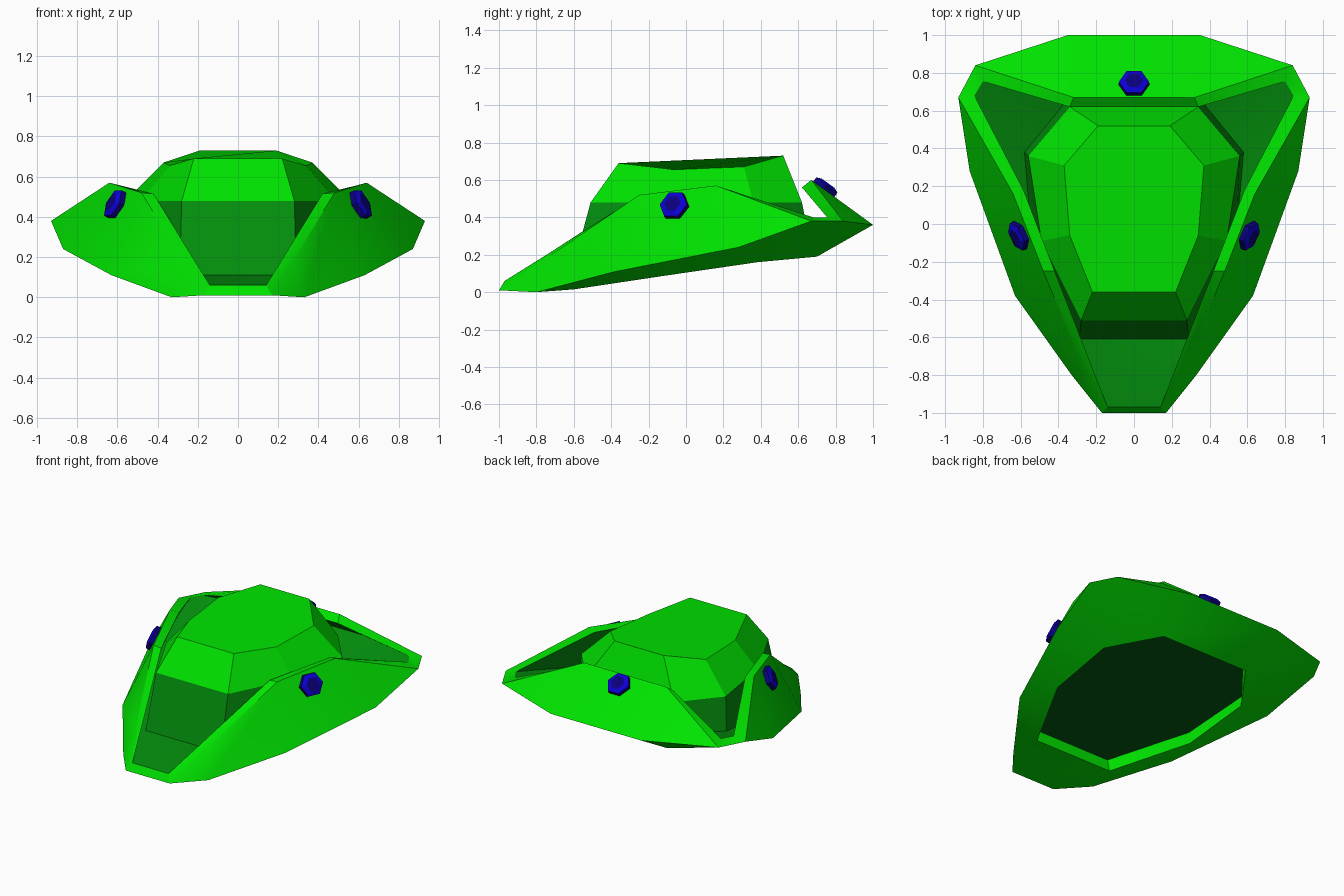
import bpy, bmesh, math
from mathutils import Vector, Matrix

if "Cube" in bpy.data.objects:
    bpy.data.objects.remove(bpy.data.objects["Cube"])


def material(name, color):
    m = bpy.data.materials.new(name)
    m.diffuse_color = (*color, 1)
    m.use_nodes = True
    m.node_tree.nodes["Principled BSDF"].inputs["Base Color"].default_value = m.diffuse_color
    return m


green = material("bright green felt", (0.0, 0.76, 0.0))
dark_green = material("dark green felt", (0.001, 0.28, 0.004))
lining_green = material("lining green", (0.001, 0.09, 0.006))
blue = material("bright blue", (0.004, 0.0, 0.68))
navy = material("navy blue", (0.003, 0.0, 0.2))


def full_ring(half):
    """Mirror a front-to-back half ring across x = 0."""
    return half + [(-x, y, z) for x, y, z in reversed(half)]


def finish(name, bm, mats, smooth=None):
    me = bpy.data.meshes.new(name)
    bm.to_mesh(me)
    bm.free()
    for m in mats:
        me.materials.append(m)
    ob = bpy.data.objects.new(name, me)
    bpy.context.collection.objects.link(ob)
    if smooth:
        bpy.ops.object.select_all(action='DESELECT')
        bpy.context.view_layer.objects.active = ob
        ob.select_set(True)
        bpy.ops.object.shade_smooth_by_angle(angle=math.radians(smooth))
    return ob


def loft(name, halves, mats, dark=(), closed=False, cap=False, smooth=None):
    """Skin between rings; coincident points merge into triangles.
    Bands listed in dark take the second material."""
    bm = bmesh.new()
    cache = {}

    def vert(p):
        if p not in cache:
            cache[p] = bm.verts.new(p)
        return cache[p]

    rings = [[vert(p) for p in full_ring(h)] for h in halves]
    pairs = list(zip(rings, rings[1:]))
    if closed:
        pairs.append((rings[-1], rings[0]))
    for band, (a, b) in enumerate(pairs):
        for i in range(len(a)):
            j = (i + 1) % len(a)
            vs = list(dict.fromkeys((a[i], a[j], b[j], b[i])))
            if len(vs) > 2:
                bm.faces.new(vs).material_index = int(band in dark)
    if cap:
        bm.faces.new(list(dict.fromkeys(rings[-1])))
    bmesh.ops.recalc_face_normals(bm, faces=bm.faces)
    return finish(name, bm, mats, smooth)


def spread(c):
    """Stretch four octagon points to match the seven brim points."""
    return [c[i] for i in (0, 0, 1, 2, 2, 3, 3)]


# Brim: head opening, lower fold, turned-up edge, inner edge, floor, crown seam
opening = [(.30, -.60, .015), (.55, -.10, .09), (.57, .38, .16), (.34, .70, .19)]
seam = [(.29, -.61, .11), (.54, -.10, .18), (.58, .38, .25), (.35, .66, .28)]
fold = [(.17, -1, .01), (.33, -.80, 0), (.63, -.38, .11), (.87, .28, .24),
        (.93, .67, .38), (.84, .84, .38), (.35, 1, .36)]
edge = [fold[0], (.273, -.75, .18), (.48, -.25, .52), (.64, .16, .57),
        fold[4], fold[5], (.32, .67, .60)]
tip = (.14, -.97, .06)
side_corner, back_corner = (.845, .68, .40), (.80, .755, .40)
inner_edge = [tip, (.233, -.73, .21), (.42, -.25, .515), (.585, .18, .555),
              side_corner, back_corner, (.34, .62, .56)]
floor = [tip, (.25, -.76, .09), (.53, -.36, .17), (.77, .27, .29),
         side_corner, back_corner, (.34, .90, .37)]
loft("hat_brim", [spread(opening), fold, edge, inner_edge, floor, spread(seam)],
     [green, dark_green], dark=(3, 4), closed=True, smooth=28)

# Crown: faceted shell with a darker lower band
middle = [(.28, -.51, .48), (.49, -.09, .48), (.56, .36, .48), (.34, .62, .48)]
top = [(.22, -.36, .69), (.34, -.06, .655), (.37, .31, .67), (.19, .52, .73)]
loft("hat_crown", [seam, middle, top], [green, dark_green], dark=(0,), cap=True)

# Dark lining closing the head opening, facing down
bm = bmesh.new()
lining = bm.faces.new([bm.verts.new((x, y, z - .015)) for x, y, z in full_ring(seam)])
lining.normal_update()
if lining.normal.z > 0:
    lining.normal_flip()
finish("head_lining", bm, [lining_green])


# Six-sided buttons, one on each turned-up flap: navy side, blue ring, navy centre
def button(name, pos, normal):
    n = Vector(normal).normalized()
    x = Vector((0, 0, 1)).cross(n).normalized()
    y = n.cross(x)
    bm = bmesh.new()
    rings = []
    for r, h in ((.082, -.02), (.080, .022), (.048, .034)):
        rings.append([bm.verts.new(Vector(pos) + n * h
                                   + x * r * math.cos(k * math.pi / 3)
                                   + y * r * math.sin(k * math.pi / 3))
                      for k in range(6)])
    for a, b, idx in ((rings[0], rings[1], 1), (rings[1], rings[2], 0)):
        for i in range(6):
            j = (i + 1) % 6
            bm.faces.new((a[i], a[j], b[j], b[i])).material_index = idx
    bm.faces.new(rings[2]).material_index = 1
    bm.faces.new(rings[0][::-1]).material_index = 1
    bmesh.ops.recalc_face_normals(bm, faces=bm.faces)
    finish(name, bm, [blue, navy])


button("right_button", (.605, -.06, .46), (.82, -.38, .42))
button("left_button", (-.605, -.06, .46), (-.82, -.38, .42))
button("back_button", (0, .74, .555), (0, .59, .81))
